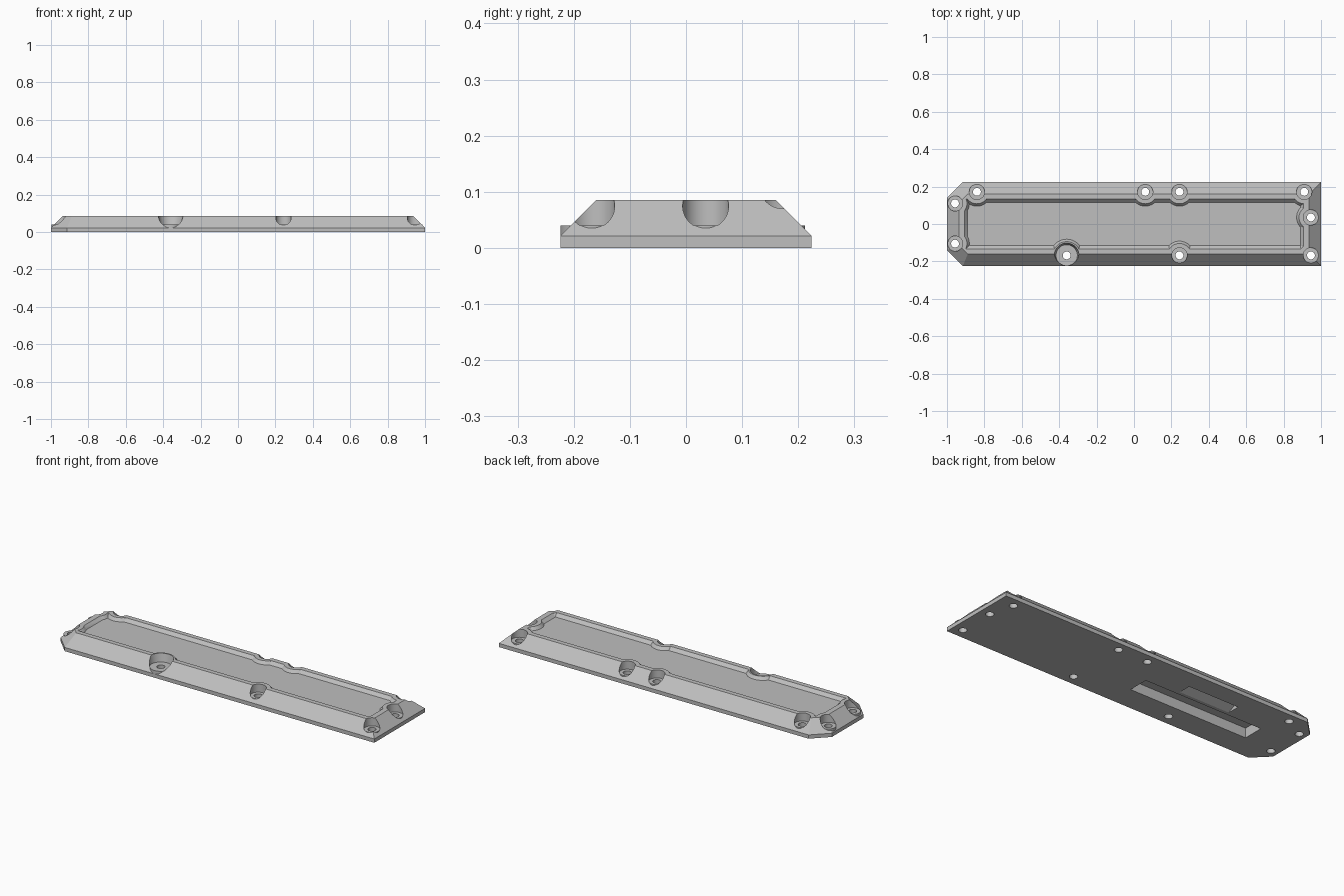
import bpy, bmesh, math

old = bpy.data.objects.get("Cube")
if old:
    bpy.data.objects.remove(old, do_unlink=True)

HALF_Y = 0.224
TOP = 0.085
SEAT = 0.04        # height of the bolt seats
FLOOR = 0.068      # height of the shallow top pocket
SEAT_R = 0.04
BOLTS = [(-0.957, 0.11), (-0.957, -0.105), (-0.84, 0.172), (0.06, 0.172),
         (0.243, 0.172), (0.91, 0.172), (0.946, 0.035), (0.946, -0.168),
         (0.243, -0.168)]
BIG_BOLT = (-0.36, -0.168)


def loft(bm, rings):
    """Closed solid through rings of equal point count, from bottom to top."""
    loops = [[bm.verts.new(p) for p in ring] for ring in rings]
    bm.faces.new(loops[0][::-1])
    bm.faces.new(loops[-1])
    n = len(loops[0])
    for low, high in zip(loops, loops[1:]):
        for i in range(n):
            j = (i + 1) % n
            bm.faces.new((low[i], low[j], high[j], high[i]))


def rect(x0, x1, y0, y1, z):
    return [(x0, y0, z), (x1, y0, z), (x1, y1, z), (x0, y1, z)]


def circle(centre, r, z, n=48):
    return [(centre[0] + r * math.cos(math.tau * i / n),
             centre[1] + r * math.sin(math.tau * i / n), z) for i in range(n)]


def outline(inset, z):
    """Plate outline with two clipped corners on the -x end."""
    x, y = 1 - inset, HALF_Y - inset
    c = 0.085 - inset * (2 - math.sqrt(2))
    return [(-x + c, -y, z), (x, -y, z), (x, y, z), (-x + c, y, z),
            (-x, y - c, z), (-x, -y + c, z)]


def solid(name, *ring_sets):
    bm = bmesh.new()
    for rings in ring_sets:
        loft(bm, rings)
    bmesh.ops.recalc_face_normals(bm, faces=bm.faces)
    mesh = bpy.data.meshes.new(name)
    bm.to_mesh(mesh)
    bm.free()
    ob = bpy.data.objects.new(name, mesh)
    bpy.context.collection.objects.link(ob)
    return ob


def combine(target, tool, operation):
    """Apply a boolean and discard the tool."""
    mod = target.modifiers.new(operation, "BOOLEAN")
    mod.operation, mod.solver, mod.object = operation, "EXACT", tool
    deps = bpy.context.evaluated_depsgraph_get()
    mesh = bpy.data.meshes.new_from_object(target.evaluated_get(deps))
    target.modifiers.clear()
    target.data = mesh
    bpy.data.objects.remove(tool, do_unlink=True)


# Plate with upright edge and sloping shoulders
plate = solid("cover_plate", [outline(0, 0), outline(0, 0.021), outline(0.064, TOP)])

# Shallow top pocket, bulging inward around the bolts
pocket = solid("pocket_cutter", [rect(-0.889, 0.889, -0.116, 0.116, FLOOR),
                                 rect(-0.908, 0.908, -0.135, 0.135, TOP + 0.002)])
for i, bolt in enumerate(BOLTS + [BIG_BOLT]):
    r = 0.07 if bolt == BIG_BOLT else 0.06
    bulge = solid("bulge", [circle(bolt, r + 0.019, FLOOR - 0.003),
                            circle(bolt, r, TOP + 0.005)])
    combine(pocket, bulge, "DIFFERENCE")
combine(plate, pocket, "DIFFERENCE")

# Bolt bosses
combine(plate, solid("bosses", *[[circle(b, SEAT_R, 0.005), circle(b, SEAT_R, SEAT + 0.004)]
                                 for b in BOLTS],
                     [circle(BIG_BOLT, 0.056, 0.005), circle(BIG_BOLT, 0.056, SEAT + 0.004)]),
        "UNION")

# Counterbores down to the seats
combine(plate, solid("counterbores", *[[circle(b, SEAT_R + 0.001, SEAT),
                                        circle(b, SEAT_R + 0.001, 0.12)] for b in BOLTS],
                     [circle(BIG_BOLT, 0.057, SEAT), circle(BIG_BOLT, 0.067, 0.09)]),
        "DIFFERENCE")

# Through holes
combine(plate, solid("holes", *[[circle(b, 0.021, -0.02, 32), circle(b, 0.021, 0.12, 32)]
                                for b in BOLTS + [BIG_BOLT]]), "DIFFERENCE")

# Underside: long recess and a smaller ramped recess
combine(plate, solid("long_recess", [rect(-0.78, -0.05, -0.085, 0.03, -0.02),
                                     rect(-0.78, -0.05, -0.085, 0.03, 0.054)]), "DIFFERENCE")
ramp = [(0.04, -0.01), (0.12, -0.01), (0.12, 0.035), (0.05, 0)]
combine(plate, solid("ramp_recess", [[(x, y, z) for y, z in ramp] for x in (-0.56, -0.25)]),
        "DIFFERENCE")

# Single grey finish
grey = bpy.data.materials.new("plain_grey")
grey.use_nodes = True
colour = (0.52, 0.52, 0.52, 1)
grey.diffuse_color = colour
grey.node_tree.nodes["Principled BSDF"].inputs["Base Color"].default_value = colour
plate.data.materials.clear()
plate.data.materials.append(grey)
for face in plate.data.polygons:
    face.material_index = 0

bpy.ops.object.select_all(action="DESELECT")
bpy.context.view_layer.objects.active = plate
plate.select_set(True)
bpy.ops.object.shade_smooth_by_angle(angle=math.radians(25))
